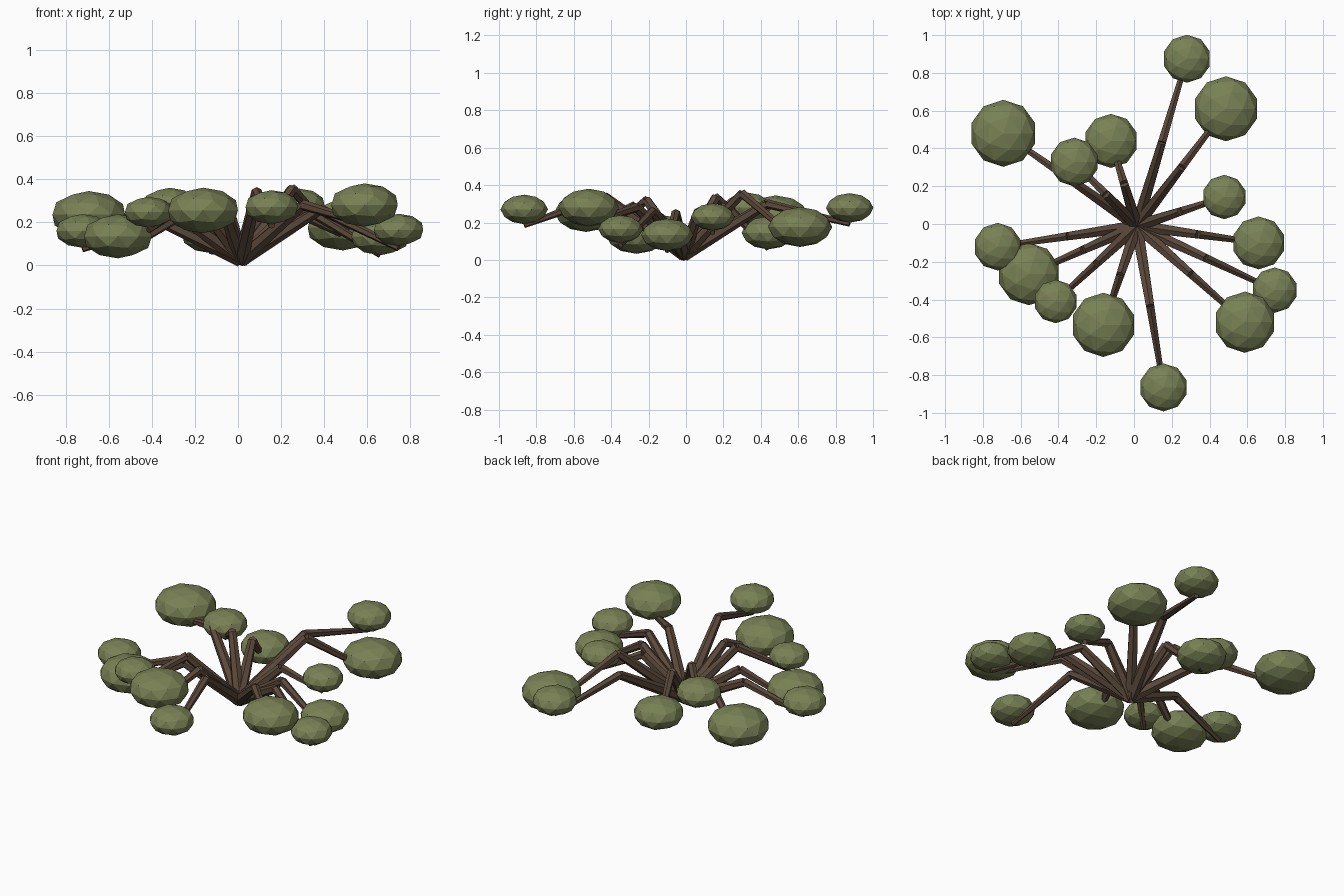
import bpy
from mathutils import Vector


def material(name, color):
    m = bpy.data.materials.new(name)
    m.diffuse_color = (*color, 1)
    return m


BARK = material("bark", (0.105, 0.066, 0.043))
LEAF = material("leaf", (0.19, 0.22, 0.09))
ROOT = Vector((0.015, -0.01, 0.028))


def limb(name, a, b, r1, r2):
    # tapered six-sided branch section from a to b
    d = b - a
    bpy.ops.mesh.primitive_cone_add(vertices=6, radius1=r1, radius2=r2,
                                    depth=d.length, location=(a + b) / 2)
    o = bpy.context.object
    o.name = name
    o.rotation_mode = 'QUATERNION'
    o.rotation_quaternion = d.to_track_quat('Z', 'Y')
    o.data.materials.append(BARK)


def clump(name, center, r):
    # flattened low-poly foliage ball
    bpy.ops.mesh.primitive_ico_sphere_add(subdivisions=2, radius=r, location=center)
    o = bpy.context.object
    o.name = name
    o.scale.z = 0.62
    o.data.materials.append(LEAF)


# foliage x, y, z, radius, elbow height
SPRIGS = [
    (0.28, 0.875, 0.278, 0.127, 0.30),
    (0.487, 0.61, 0.176, 0.172, 0.355),
    (0.478, 0.143, 0.23, 0.117, 0.26),
    (0.66, -0.10, 0.134, 0.14, 0.25),
    (0.745, -0.35, 0.165, 0.12, 0.26),
    (0.587, -0.52, 0.28, 0.162, 0.28),
    (0.156, -0.865, 0.27, 0.127, 0.34),
    (-0.162, -0.534, 0.255, 0.17, 0.29),
    (-0.415, -0.41, 0.247, 0.115, 0.32),
    (-0.557, -0.265, 0.135, 0.165, 0.23),
    (-0.722, -0.12, 0.16, 0.126, 0.20),
    (-0.692, 0.48, 0.235, 0.177, 0.29),
    (-0.317, 0.328, 0.28, 0.129, 0.335),
    (-0.122, 0.44, 0.145, 0.143, 0.29),
]

for i, (x, y, z, r, ez) in enumerate(SPRIGS, 1):
    tip = Vector((x, y, z - 0.085))
    elbow = Vector((x * 0.5 + 0.008, y * 0.5 - 0.005, ez))
    limb(f"lower_branch_{i}", ROOT, elbow, 0.036, 0.025)
    limb(f"upper_branch_{i}", elbow, tip, 0.025, 0.015)
    clump(f"foliage_{i}", (x, y, z), r)
